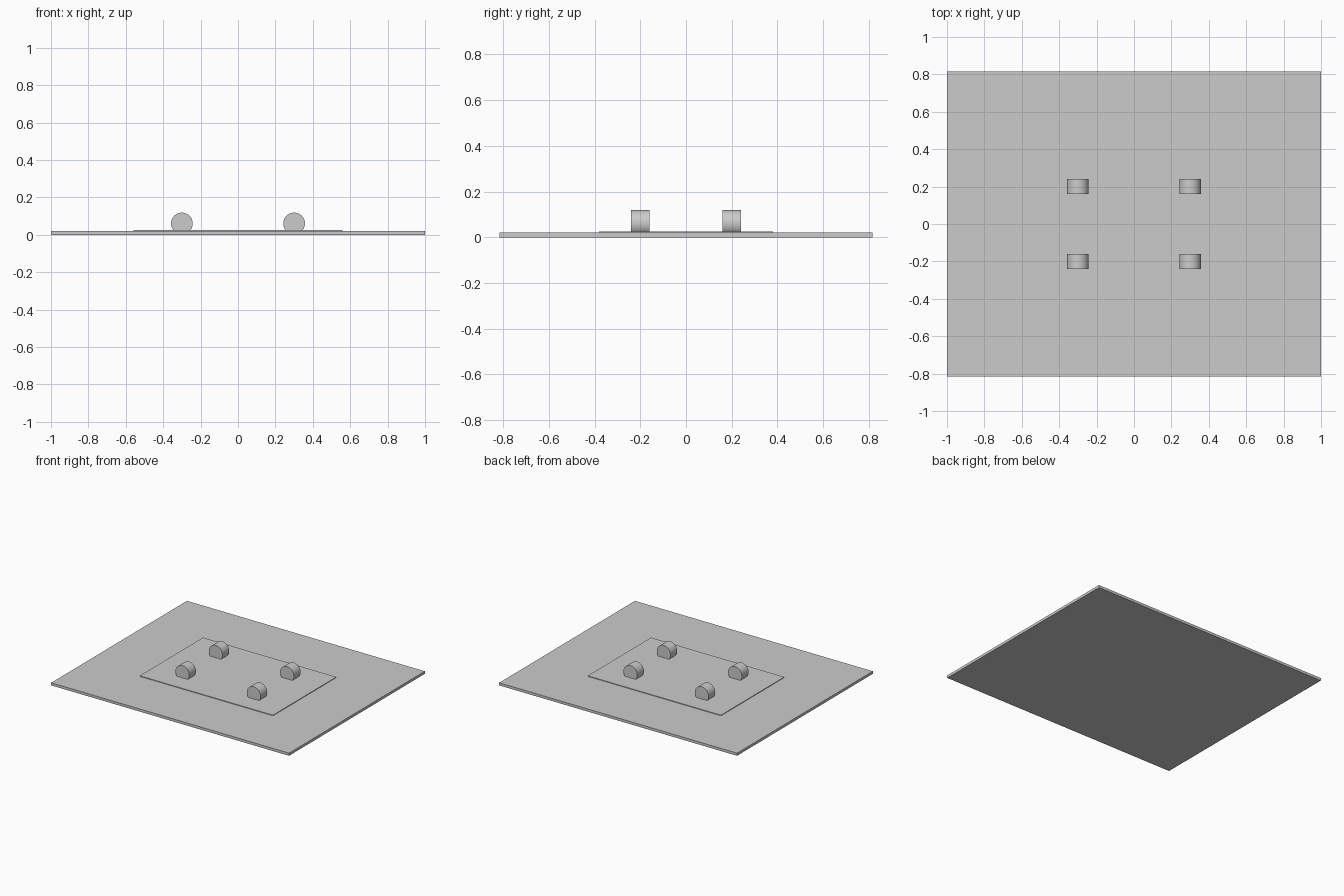
import bpy
import math

if "Cube" in bpy.data.objects:
    bpy.data.objects.remove(bpy.data.objects["Cube"])


def slab(name, sx, sy, z0, z1):
    bpy.ops.mesh.primitive_cube_add(size=1, location=(0, 0, (z0 + z1) / 2))
    ob = bpy.context.object
    ob.name = name
    ob.scale = (sx, sy, z1 - z0)
    bpy.ops.object.transform_apply(location=False, rotation=False, scale=True)
    return ob


# Wide base sheet and the thin raised panel on it
slab("base_plate", 2.0, 1.63, 0.0, 0.02)
slab("raised_panel", 1.12, 0.76, 0.015, 0.025)

# Four short rollers lying along y, partly sunk into the panel
for sx, side in ((-1, "left"), (1, "right")):
    for sy, end in ((-1, "front"), (1, "back")):
        bpy.ops.mesh.primitive_cylinder_add(
            vertices=32, radius=0.058, depth=0.08,
            location=(sx * 0.3, sy * 0.2, 0.061),
            rotation=(math.pi / 2, 0, 0))
        roller = bpy.context.object
        roller.name = f"roller_{end}_{side}"
        bpy.ops.object.shade_smooth_by_angle(angle=math.radians(30))
